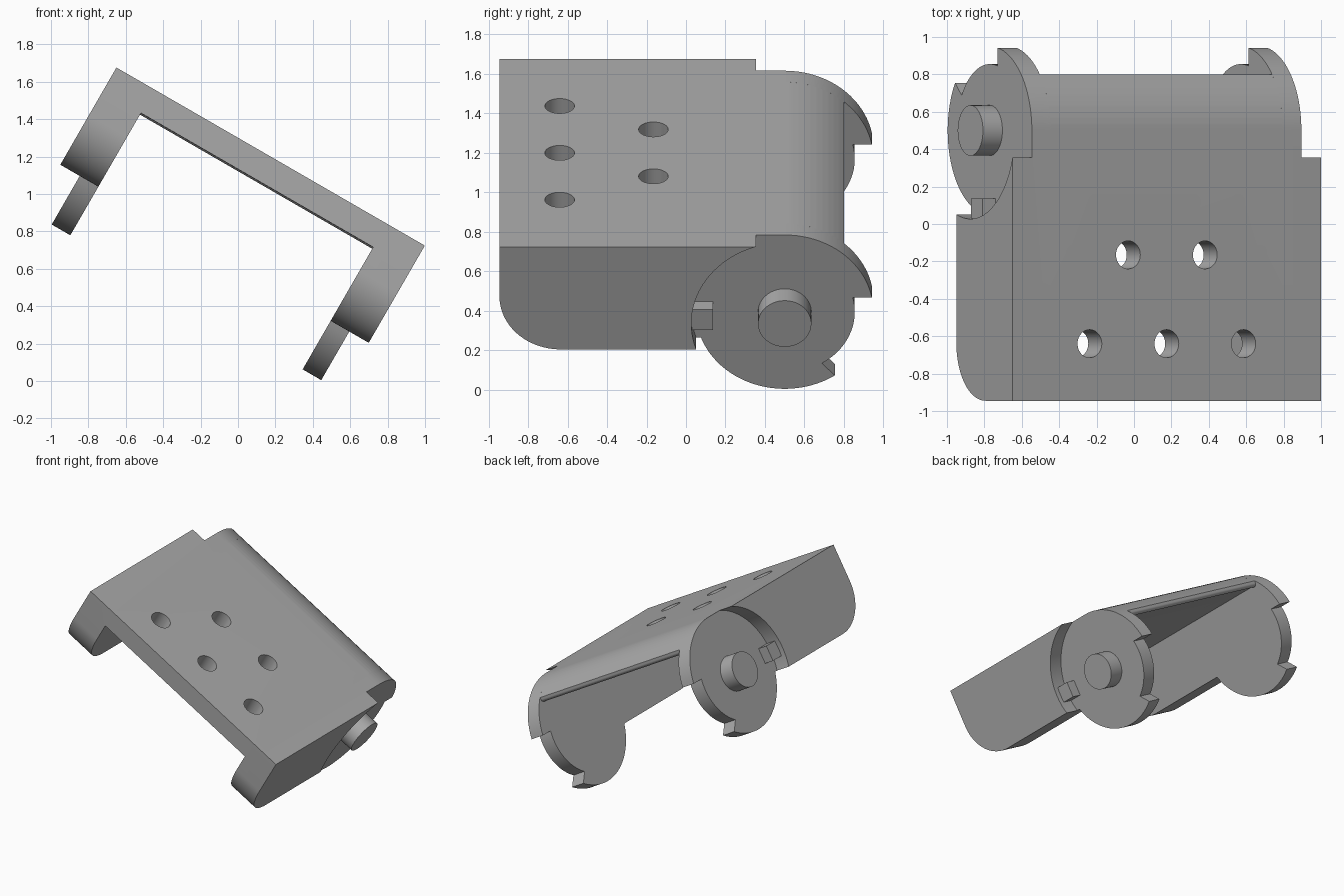
import bpy, bmesh
from math import sin, cos, asin, atan2, radians, degrees, pi
from mathutils import Matrix

if "Cube" in bpy.data.objects:
    bpy.data.objects.remove(bpy.data.objects["Cube"])

# Key sizes: x across the bracket, y along it, z down from the plate top
WIDTH, WALL, HALF = 1.904, 0.235, 0.12
FRONT, DROP, CORNER = -0.945, -0.60, 0.31
HUB_Y, HUB_Z, HUB_R = 0.50, -0.45, 0.45
STEP_R, GAP_R = 0.355, 0.473
PLATE_T, PLATE_END = -0.145, 0.80
PLACE = Matrix.Translation((-0.65, 0, 1.676)) @ Matrix.Rotation(radians(30), 4, "Y")

grey = bpy.data.materials.new("plain grey")
grey.use_nodes = True
COLOUR = (0.4, 0.4, 0.4, 1)
grey.diffuse_color = COLOUR
grey.node_tree.nodes["Principled BSDF"].inputs["Base Color"].default_value = COLOUR


def arc(cy, cz, r, start, end):
    n = max(2, round(abs(end - start) / 4))
    angles = [radians(start + (end - start) * i / n) for i in range(n + 1)]
    return [(cy + r * cos(a), cz + r * sin(a)) for a in angles]


def hub(r, start, end):
    return arc(HUB_Y, HUB_Z, r, start, end)


def prism(name, profile, x0, x1):
    """Extrude a (y, z) profile from x0 to x1."""
    bm = bmesh.new()
    face = bm.faces.new([bm.verts.new((x0, y, z)) for y, z in profile])
    side = bmesh.ops.extrude_face_region(bm, geom=[face])["geom"]
    verts = [v for v in side if isinstance(v, bmesh.types.BMVert)]
    bmesh.ops.translate(bm, verts=verts, vec=(x1 - x0, 0, 0))
    bmesh.ops.recalc_face_normals(bm, faces=bm.faces)
    mesh = bpy.data.meshes.new(name)
    bm.to_mesh(mesh)
    bm.free()
    mesh.materials.append(grey)
    obj = bpy.data.objects.new(name, mesh)
    bpy.context.collection.objects.link(obj)
    return obj


def sided(name, profile, x0, x1, right_side):
    """Same part on either side of the bracket."""
    if right_side:
        x0, x1 = WIDTH - x1, WIDTH - x0
    return prism(name, profile, x0, x1)


def combine(target, tool, operation):
    mod = target.modifiers.new(operation, "BOOLEAN")
    mod.operation, mod.solver, mod.object = operation, "EXACT", tool
    bpy.context.view_layer.update()
    graph = bpy.context.evaluated_depsgraph_get()
    mesh = bpy.data.meshes.new_from_object(target.evaluated_get(graph))
    target.modifiers.clear()
    target.data = mesh
    bpy.data.objects.remove(tool)


# Shared outline of the lower leg, ending in the rounded front corner
leg_front = arc(FRONT + CORNER, DROP + CORNER, CORNER, -90, -180) + [(FRONT, 0)]

# Inner leg layer flows into the notched hub disc
stop_z = 0.085
disc_leg = (hub(HUB_R, 90, degrees(asin(stop_z / HUB_R)))
            + hub(STEP_R, degrees(asin(stop_z / STEP_R)), -58)
            + hub(HUB_R, -55.6, -180 + degrees(asin((HUB_Z - DROP) / HUB_R)))
            + leg_front)

# Outer leg layer is cut back by a clearance arc around the hub
top_angle = 180 - degrees(asin(-HUB_Z / GAP_R))
low_angle = 180 + degrees(asin((HUB_Z - DROP) / GAP_R))
outer_leg = hub(GAP_R, top_angle, low_angle) + leg_front

# Plate with rolled back edge
end_angle = degrees(atan2((HUB_R**2 - (PLATE_END - HUB_Y)**2) ** 0.5, PLATE_END - HUB_Y))
plate_profile = (hub(HUB_R, 90, end_angle)
                 + arc(PLATE_END - 0.025, -0.13, 0.025, 0, -140)
                 + [(0.74, PLATE_T), (FRONT, PLATE_T), (FRONT, 0)])

bracket = prism("bracket", plate_profile, WALL, WIDTH - WALL)
for right_side in (False, True):
    combine(bracket, sided("disc_leg", disc_leg, HALF, WALL, right_side), "UNION")
    combine(bracket, sided("outer_leg", outer_leg, 0, HALF, right_side), "UNION")

# Screw holes in two staggered rows
for y, columns in ((-0.64, (-1, 0, 1)), (-0.165, (-0.5, 0.5))):
    for c in columns:
        bpy.ops.mesh.primitive_cylinder_add(
            vertices=40, radius=0.075, depth=0.6, location=(WIDTH / 2 + c * 0.475, y, 0))
        cutter = bpy.context.object
        cutter.hide_render = True
        cutter.data.materials.append(grey)
        combine(bracket, cutter, "DIFFERENCE")

# Pivot pins and stop blocks on the outer face of each disc
parts = [bracket]
block = [(0.027, -0.51), (0.137, -0.51), (0.137, -0.39), (0.027, -0.39)]
for right_side, side in ((False, "right"), (True, "left")):
    parts.append(sided(side + "_pivot_pin", hub(0.135, 0, 356), 0, HALF + 0.01, right_side))
    parts.append(sided(side + "_stop_block", block, 0.04, HALF + 0.01, right_side))

bpy.ops.object.select_all(action="DESELECT")
for obj in parts:
    obj.matrix_world = PLACE
    obj.select_set(True)
bpy.context.view_layer.objects.active = bracket
bpy.ops.object.shade_smooth_by_angle(angle=radians(30))
